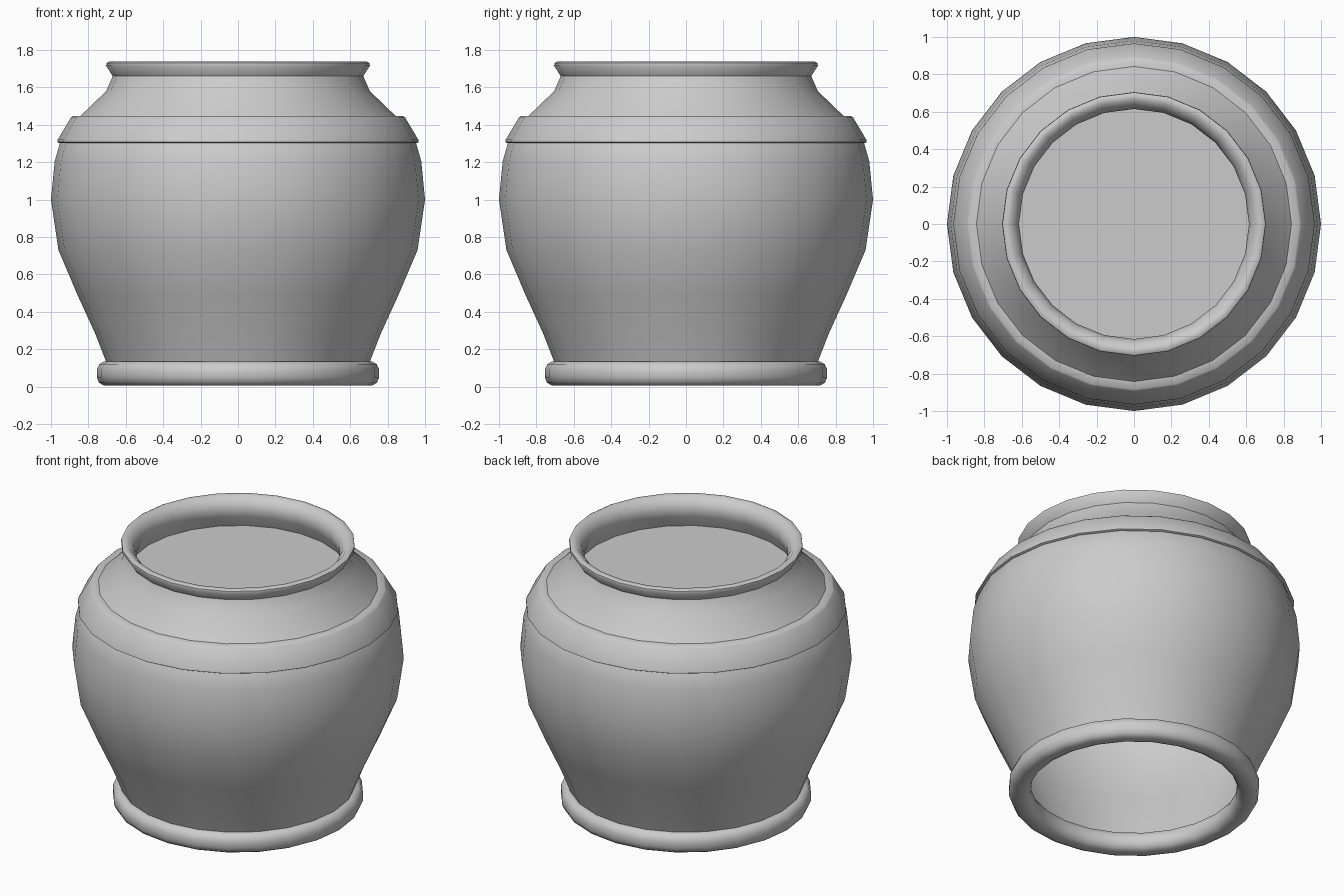
import bpy, bmesh, math

if "Cube" in bpy.data.objects:
    bpy.data.objects.remove(bpy.data.objects["Cube"])

SIDES = 24


def lathe(name, profile, closed=False):
    """Revolve (radius, z) points around z into a 24-sided part."""
    bm = bmesh.new()
    rings = []
    for r, z in profile:
        rings.append([bm.verts.new((r * math.cos(2 * math.pi * i / SIDES),
                                    r * math.sin(2 * math.pi * i / SIDES), z))
                      for i in range(SIDES)])
    pairs = list(zip(rings, rings[1:]))
    if closed:
        pairs.append((rings[-1], rings[0]))
    for a, b in pairs:
        for i in range(SIDES):
            j = (i + 1) % SIDES
            bm.faces.new((a[i], a[j], b[j], b[i]))
    if len(rings) == 1:
        bm.faces.new(rings[0])
    mesh = bpy.data.meshes.new(name)
    bm.to_mesh(mesh)
    bm.free()
    obj = bpy.data.objects.new(name, mesh)
    bpy.context.collection.objects.link(obj)
    bpy.ops.object.select_all(action='DESELECT')
    obj.select_set(True)
    bpy.context.view_layer.objects.active = obj
    bpy.ops.object.shade_smooth_by_angle(angle=math.radians(50))
    return obj


# Rounded foot ring, hollow in the middle
lathe("foot_ring", [(0.665, 0.005), (0.715, 0.005), (0.742, 0.02), (0.755, 0.05),
                    (0.755, 0.09), (0.742, 0.12), (0.715, 0.135), (0.665, 0.135),
                    (0.638, 0.12), (0.623, 0.09), (0.623, 0.05), (0.638, 0.02)],
      closed=True)

# Bellied wall, neck, flared lip and the inside of the neck
lathe("pot_body", [(0.70, 0.12), (0.762, 0.28), (0.858, 0.49), (0.96, 0.73),
                   (1.0, 1.0), (0.98, 1.205), (0.95, 1.31), (0.845, 1.445),
                   (0.705, 1.58), (0.67, 1.66), (0.705, 1.715), (0.703, 1.73),
                   (0.69, 1.737), (0.665, 1.735), (0.63, 1.70), (0.615, 1.655),
                   (0.625, 1.61), (0.66, 1.53)])

# Raised sloping band round the shoulder
lathe("shoulder_band", [(0.93, 1.303), (0.958, 1.303), (0.966, 1.308), (0.964, 1.32),
                        (0.894, 1.438), (0.885, 1.446), (0.835, 1.448)])

# Flat soil surface inside the neck
lathe("soil", [(0.66, 1.535)])
